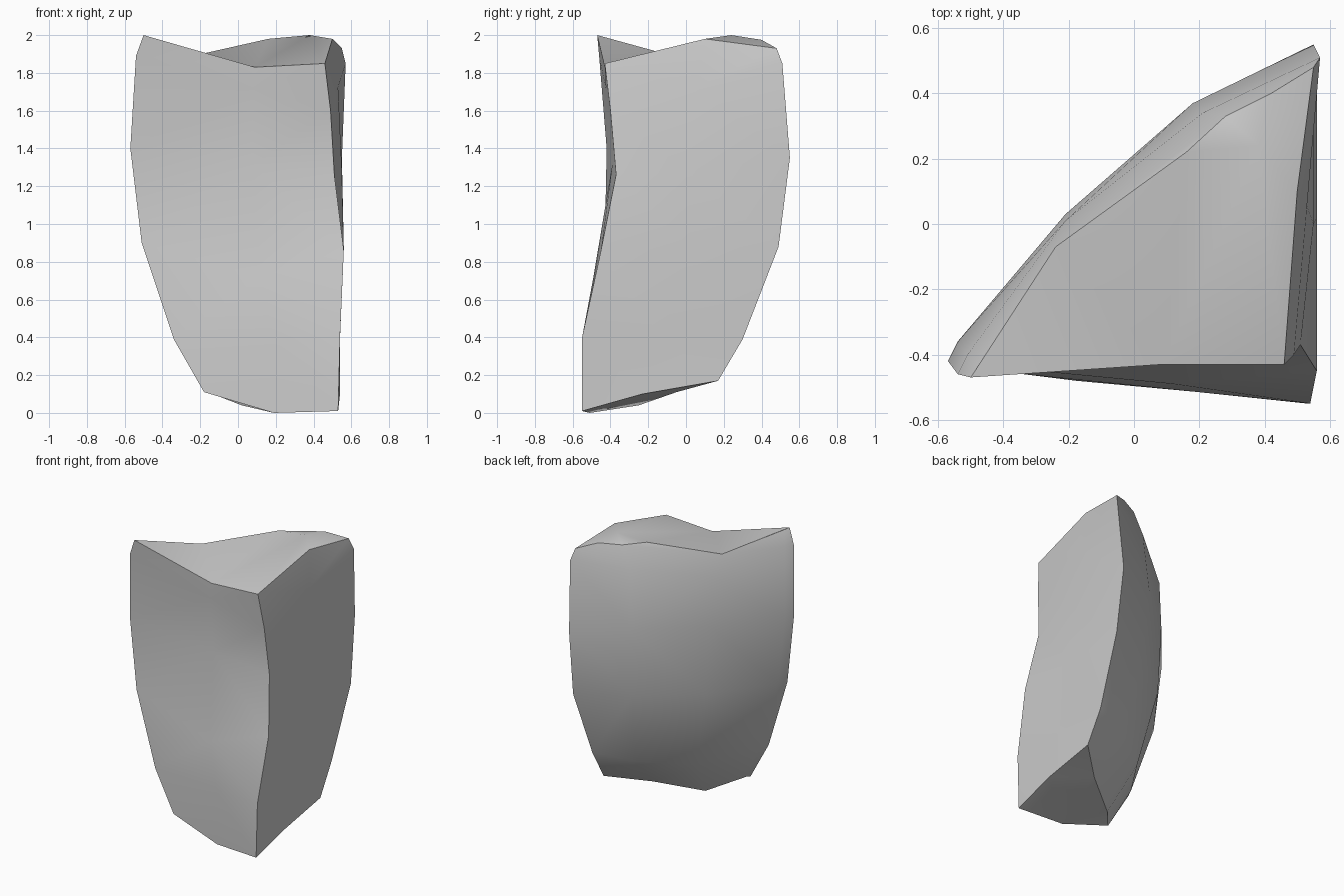
import bpy
import bmesh
import math
from mathutils import Vector

default_cube = bpy.data.objects.get("Cube")
if default_cube:
    bpy.data.objects.remove(default_cube, do_unlink=True)


def make_material(name, colour):
    material = bpy.data.materials.new(name)
    material.use_nodes = True
    material.diffuse_color = colour
    material.node_tree.nodes["Principled BSDF"].inputs["Base Color"].default_value = colour
    return material


def edge_line(*points):
    return [Vector(point) for point in points]


def blended_line(first, second, factor, bottom, top):
    """Line running between two edges, with its own end points."""
    middle = [a.lerp(b, factor) for a, b in zip(first[1:-1], second[1:-1])]
    return [Vector(bottom)] + middle + [Vector(top)]


# Upright edges of the shard, each listed from the bottom to the rim
left_edge = edge_line((-.18, -.48, .11), (-.34, -.46, .39), (-.51, -.43, .9),
                      (-.57, -.42, 1.4), (-.54, -.46, 1.89), (-.5, -.47, 2))
front_corner = edge_line((.53, -.55, .01), (.54, -.55, .4), (.56, -.45, .86),
                         (.51, -.37, 1.26), (.49, -.4, 1.6), (.46, -.43, 1.85))
back_corner = edge_line((.54, .17, .17), (.54, .3, .39), (.56, .49, .88),
                        (.55, .55, 1.35), (.57, .51, 1.85), (.55, .48, 1.93))
back_bulge = edge_line((.3, -.05, .11), (.26, .2, .36), (.2, .33, .9),
                       (.18, .37, 1.4), (.21, .34, 1.82), (.28, .33, 1.97))
notch_line = edge_line((.02, -.25, .04), (-.06, -.04, .33), (-.18, .03, .9),
                       (-.21, .03, 1.4), (-.21, .01, 1.75), (-.24, -.07, 1.89))

# Lines that cross the broad faces, each with one point on a shallow fold
front_middle = blended_line(left_edge, front_corner, .6, (.19, -.51, 0), (.09, -.43, 1.83))
front_middle[2] = Vector((.12, -.49, .72))
side_middle = blended_line(front_corner, back_corner, .5, (.54, -.23, .1), (.5, .1, 1.98))
side_middle[3] = Vector((.55, 0, 1.28))

# Narrow bevel behind the left edge
left_bevel = [p + Vector((.03, .06, 0)) for p in left_edge]
left_bevel[0] = left_edge[0] + Vector((.02, .02, 0))
left_bevel[-1] = left_edge[-1] + Vector((.02, .03, -.01))

columns = [left_edge, front_middle, front_corner, side_middle,
           back_corner, back_bulge, notch_line, left_bevel]

# Side walls
bm = bmesh.new()
grid = [[bm.verts.new(point) for point in column] for column in columns]
for here, after in zip(grid, grid[1:] + grid[:1]):
    for low in range(len(here) - 1):
        bm.faces.new((here[low], after[low], after[low + 1], here[low + 1]))

# Broken underside
bm.faces.new([column[0] for column in reversed(grid)])

# Broken top: a left slope, a notch and a raised back ridge
left, front, corner, side, back, bulge, notch, bevel = [column[-1] for column in grid]
ridge = bm.verts.new((.16, .22, 1.98))
peak = bm.verts.new((.38, .24, 2))
rim = bm.verts.new((.42, .4, 1.975))
for patch in ((left, front, notch), (left, notch, bevel), (notch, front, ridge),
              (ridge, front, peak), (front, corner, peak), (corner, side, peak),
              (side, back, peak), (back, rim, peak), (rim, bulge, peak),
              (back, bulge, rim), (bulge, ridge, peak), (bulge, notch, ridge)):
    bm.faces.new(patch)

bmesh.ops.triangulate(bm, faces=bm.faces[:])
bmesh.ops.recalc_face_normals(bm, faces=bm.faces[:])

# Rock object
mesh = bpy.data.meshes.new("rock_shard")
bm.to_mesh(mesh)
bm.free()
mesh.materials.append(make_material("stone_grey", (.6, .6, .6, 1)))
rock = bpy.data.objects.new("rock_shard", mesh)
bpy.context.collection.objects.link(rock)
bpy.ops.object.select_all(action="DESELECT")
bpy.context.view_layer.objects.active = rock
rock.select_set(True)
bpy.ops.object.shade_smooth_by_angle(angle=math.radians(30))
